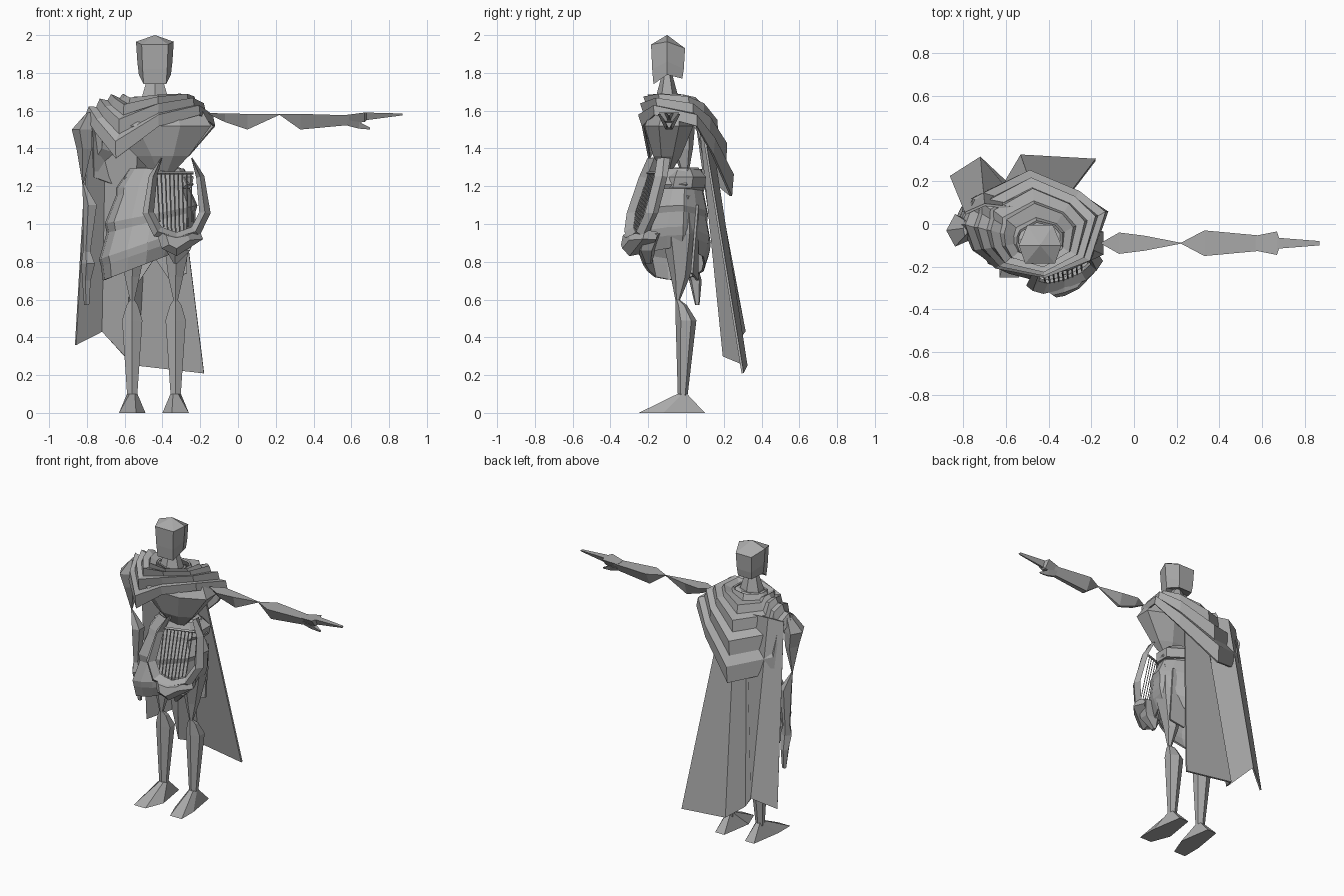
import bpy, bmesh, math
from mathutils import Vector

cube = bpy.data.objects.get("Cube")
if cube:
    bpy.data.objects.remove(cube, do_unlink=True)

stone = bpy.data.materials.new("grey_stone")
stone.use_nodes = True
colour = (0.4, 0.4, 0.4, 1)
stone.diffuse_color = colour
stone.node_tree.nodes["Principled BSDF"].inputs["Base Color"].default_value = colour


def make(name, bm, thickness=0):
    """Turn a bmesh into a flat shaded object, optionally with cloth thickness."""
    bmesh.ops.recalc_face_normals(bm, faces=bm.faces)
    mesh = bpy.data.meshes.new(name)
    bm.to_mesh(mesh)
    bm.free()
    mesh.materials.append(stone)
    obj = bpy.data.objects.new(name, mesh)
    bpy.context.collection.objects.link(obj)
    if thickness:
        solid = obj.modifiers.new("thickness", "SOLIDIFY")
        solid.thickness = thickness
        solid.offset = 0
    return obj


def loft(name, rings, closed=True, caps=True, thickness=0):
    """Skin a list of point rings."""
    bm = bmesh.new()
    rows = [[bm.verts.new(p) for p in ring] for ring in rings]
    count = len(rows[0])
    for low, high in zip(rows, rows[1:]):
        for i in range(count if closed else count - 1):
            j = (i + 1) % count
            bm.faces.new((low[i], low[j], high[j], high[i]))
    if closed and caps:
        bm.faces.new(rows[0])
        bm.faces.new(rows[-1])
    bmesh.ops.remove_doubles(bm, verts=bm.verts, dist=0.0005)
    return make(name, bm, thickness)


def ring(x, y, z, rx, ry, sides=6, tilt=0, ripple=0, turn=0.5):
    """Horizontal ellipse; tilt raises it towards +x, ripple adds folds."""
    points = []
    for i in range(sides):
        a = math.tau * (i + turn) / sides
        r = 1 + ripple * (-1) ** i
        dx, dy = rx * r * math.cos(a), ry * r * math.sin(a)
        points.append(Vector((x + dx, y + dy, z + tilt * dx)))
    return points


def upright(name, specs, sides=6, **options):
    return loft(name, [ring(*s, sides=sides, **options) for s in specs])


def sideways(name, specs):
    """Limb along x with a flat top: each spec is x, half depth, top, bottom."""
    y = -0.09
    return loft(name, [[(x, y - d, top), (x, y + d, top), (x, y + d * 0.3, low),
                        (x, y - d * 0.3, low)] for x, d, top, low in specs])


# Head: flat front, pointed crown and wedge jaw
hx, hy = -0.44, -0.1


def head_ring(front, middle, back, scale=1):
    outline = ((-0.07, -0.085, front), (0.07, -0.085, front), (0.1, 0, middle),
               (0.06, 0.095, back), (-0.06, 0.095, back), (-0.1, 0, middle))
    return [(hx + x * scale, hy + y * scale, z) for x, y, z in outline]


loft("head", [head_ring(1.79, 1.8, 1.8, 0.2), head_ring(1.74, 1.79, 1.77, 0.85),
              head_ring(1.82, 1.86, 1.82, 0.93), head_ring(1.95, 1.965, 1.93),
              head_ring(2, 2, 2, 0.01)])
upright("neck", [(hx, hy, 1.6, 0.09, 0.07), (hx, hy, 1.67, 0.08, 0.06),
                 (hx, hy, 1.82, 0.03, 0.02)])

# Chest tapering to a thin waist
upright("chest", [(-0.4, -0.1, 1.27, 0.06, 0.02), (-0.4, -0.1, 1.36, 0.15, 0.08),
                  (-0.42, -0.09, 1.52, 0.3, 0.14), (-0.43, -0.08, 1.6, 0.26, 0.11),
                  (hx, hy, 1.66, 0.1, 0.07)], sides=8)

# Shawl: rings of folds from the collar out to an uneven hem
hem = [Vector(p) for p in (
    (-0.65, -0.2, 1.36), (-0.42, -0.24, 1.53), (-0.2, -0.17, 1.59), (-0.12, 0.06, 1.53),
    (-0.25, 0.15, 1.38), (-0.49, 0.25, 1.16), (-0.77, 0.12, 1.26),
    (-0.78, 0.07, 1.5), (-0.81, 0, 1.58), (-0.76, -0.12, 1.5))]
angles = [math.atan2(p.y + 0.08, p.x - hx) for p in hem]
collar = [Vector((hx + 0.1 * math.cos(a), -0.08 + 0.08 * math.sin(a), 1.66)) for a in angles]
steps = 9
folds = []
for k in range(steps + 1):
    t = k / steps
    bulge = math.sin(math.pi * t)
    crease = 0.012 * (-1) ** k
    loop = []
    for start, end, a in zip(collar, hem, angles):
        out = Vector((math.cos(a) * 0.5, math.sin(a), 0))
        drop = min(1, (start.z - end.z) * 3)
        loop.append(start.lerp(end, t) + out * (0.04 * bulge * drop + crease)
                    + Vector((0, 0, (0.03 + 0.07 * drop) * bulge + crease)))
    folds.append(loop)
loft("shawl", folds, caps=False, thickness=0.012)

# Cape: four pleated panels falling from the shoulders
cape_top = ((-0.34, 0.09, 1.5), (-0.46, 0.12, 1.54), (-0.52, 0.07, 1.58),
            (-0.7, 0.09, 1.6), (-0.79, 0.05, 1.58))
cape_hem = ((-0.18, 0.3, 0.21), (-0.53, 0.32, 0.25), (-0.6, 0.2, 0.3),
            (-0.72, 0.31, 0.43), (-0.86, 0.22, 0.36))
loft("cape", [cape_top, cape_hem], closed=False, thickness=0.012)

# Outstretched left arm, in separate faceted pieces
sideways("left_upper_arm", [(-0.155, 0.002, 1.588, 1.582), (-0.07, 0.05, 1.585, 1.54),
                            (0.05, 0.035, 1.583, 1.5), (0.22, 0.002, 1.583, 1.578)])
sideways("left_forearm", [(0.22, 0.002, 1.583, 1.578), (0.33, 0.06, 1.583, 1.5),
                          (0.6, 0.035, 1.575, 1.525)])
sideways("left_hand", [(0.57, 0.035, 1.577, 1.53), (0.67, 0.055, 1.59, 1.54),
                       (0.68, 0.025, 1.59, 1.55), (0.87, 0.01, 1.585, 1.575)])
sideways("left_thumb", [(0.58, 0.03, 1.55, 1.52), (0.64, 0.02, 1.54, 1.505),
                        (0.7, 0.005, 1.51, 1.5)])

# Right arm hanging at the side
upright("right_upper_arm", [(-0.82, 0, 1.22, 0.005, 0.005), (-0.81, -0.02, 1.4, 0.045, 0.06),
                            (-0.82, -0.03, 1.5, 0.06, 0.08), (-0.79, -0.02, 1.59, 0.01, 0.04)], 5)
upright("right_forearm", [(-0.8, 0.03, 0.84, 0.02, 0.03), (-0.78, 0.01, 1.1, 0.04, 0.05),
                          (-0.82, 0, 1.22, 0.005, 0.005)], 5)
upright("right_hand", [(-0.8, 0.06, 0.57, 0.015, 0.012), (-0.8, 0.05, 0.7, 0.025, 0.035),
                       (-0.79, 0.02, 0.79, 0.04, 0.04), (-0.8, 0.03, 0.86, 0.02, 0.03)], 5)

# Hip wrap: tilted rippling bands, lower on the right side
wrap = ((-0.43, -0.02, 1.29, 0.14, 0.1, 0), (-0.44, -0.03, 1.2, 0.2, 0.13, 0.05),
        (-0.45, -0.04, 1.17, 0.19, 0.13, 0.1), (-0.46, -0.05, 1.05, 0.24, 0.165, 0.2),
        (-0.46, -0.05, 1.01, 0.23, 0.16, 0.25), (-0.48, -0.06, 0.9, 0.25, 0.19, 0.35),
        (-0.48, -0.06, 0.86, 0.24, 0.185, 0.35), (-0.49, -0.06, 0.79, 0.22, 0.16, 0.4))
loft("hip_wrap", [ring(x, y, z, rx, ry, 14, tilt, 0.025) for x, y, z, rx, ry, tilt in wrap],
     caps=False, thickness=0.012)
upright("waist_sash", [(-0.42, -0.02, 1.19, 0.19, 0.13), (-0.42, -0.01, 1.25, 0.2, 0.125),
                       (-0.42, -0.01, 1.3, 0.12, 0.08)], sides=8)

# Legs and feet, mirrored in shape about each leg line
for side, x in (("right", -0.56), ("left", -0.33)):
    upright(side + "_thigh", [(x, -0.045, 0.59, 0.012, 0.01), (x, -0.03, 0.72, 0.045, 0.05),
                              (x + 0.01, -0.03, 0.95, 0.09, 0.1),
                              (x + 0.02, -0.03, 1.15, 0.07, 0.08)])
    upright(side + "_shin", [(x, -0.018, 0.08, 0.03, 0.025), (x, 0, 0.49, 0.062, 0.055),
                             (x, -0.025, 0.57, 0.035, 0.03), (x, -0.045, 0.6, 0.012, 0.01)])
    splay = -0.025 if side == "right" else 0.025
    sole = [(x + sx + splay * toe, y, 0) for sx, y, toe in (
        (-0.035, 0.1, 0), (0.035, 0.1, 0), (0.07, -0.12, 0), (0.045, -0.25, 1),
        (-0.045, -0.25, 1), (-0.07, -0.12, 0))]
    ankle = ring(x, -0.02, 0.1, 0.028, 0.03, 6, turn=1.0)
    order = [ankle[i] for i in (1, 0, 5, 4, 3, 2)]
    loft(side + "_foot", [sole, order])


# Lyre, held on a plane turned and leaned against the body
def on_lyre(x, z, depth=0):
    return Vector((x, -0.235 + 0.32 * (x + 0.33) + 0.3 * (z - 1.05) + depth, z))


def bar(name, path, width, depth):
    """Diamond section bar along a path on the lyre; width is one value per point."""
    rings = []
    for i, (x, z) in enumerate(path):
        a, b = path[max(i - 1, 0)], path[min(i + 1, len(path) - 1)]
        along = Vector((b[0] - a[0], b[1] - a[1])).normalized() * width[i]
        rings.append([on_lyre(x - along.y, z + along.x), on_lyre(x, z, -depth),
                      on_lyre(x + along.y, z - along.x), on_lyre(x, z, depth)])
    return loft(name, rings)


mid = -0.325
horn = ((0.08, 1.35), (0.125, 1.25), (0.15, 1.06), (0.1, 0.96), (0, 0.93))
for side, sign in (("right", -1), ("left", 1)):
    bar("lyre_horn_" + side, [(mid + sign * dx, z) for dx, z in horn],
        (0.003, 0.022, 0.03, 0.032, 0.025), 0.035)
bar("lyre_crossbar", [(mid - 0.12, 1.27), (mid + 0.09, 1.27)], (0.008, 0.008), 0.01)
strings = 9
for i in range(strings):
    u = 2 * i / (strings - 1) - 1
    bar("lyre_string_%d" % (i + 1), [(mid - 0.015 + 0.09 * u, 1.27),
        (mid - 0.005 + 0.085 * u, 0.95 + 0.06 * u * u)], (0.004, 0.004), 0.004)

# Sound box and the cloth gathered beneath it
box = ((-0.11, 0.97), (0, 0.945), (0.12, 0.97), (0.14, 0.92), (0, 0.83), (-0.08, 0.87))
loft("lyre_base", [[on_lyre(mid + x * s, 0.91 + (z - 0.91) * s, d) for x, z in box]
                   for s, d in ((0.5, -0.05), (1, 0), (0.8, 0.08))])
upright("gathered_cloth", [(-0.33, -0.2, 0.79, 0.01, 0.02), (-0.31, -0.21, 0.86, 0.07, 0.05),
                           (-0.3, -0.18, 0.95, 0.1, 0.06)], 5)

# Cloth tails between the legs
tails = ((-0.62, 0.84), (-0.52, 0.7), (-0.44, 0.82), (-0.36, 0.7), (-0.27, 0.74))
loft("cloth_tails", [[(x, 0.03 + 0.03 * (i % 2), z) for i, (x, z) in enumerate(tails)],
                     [(x, 0.06, 1.1) for x, z in tails]], closed=False, thickness=0.012)
